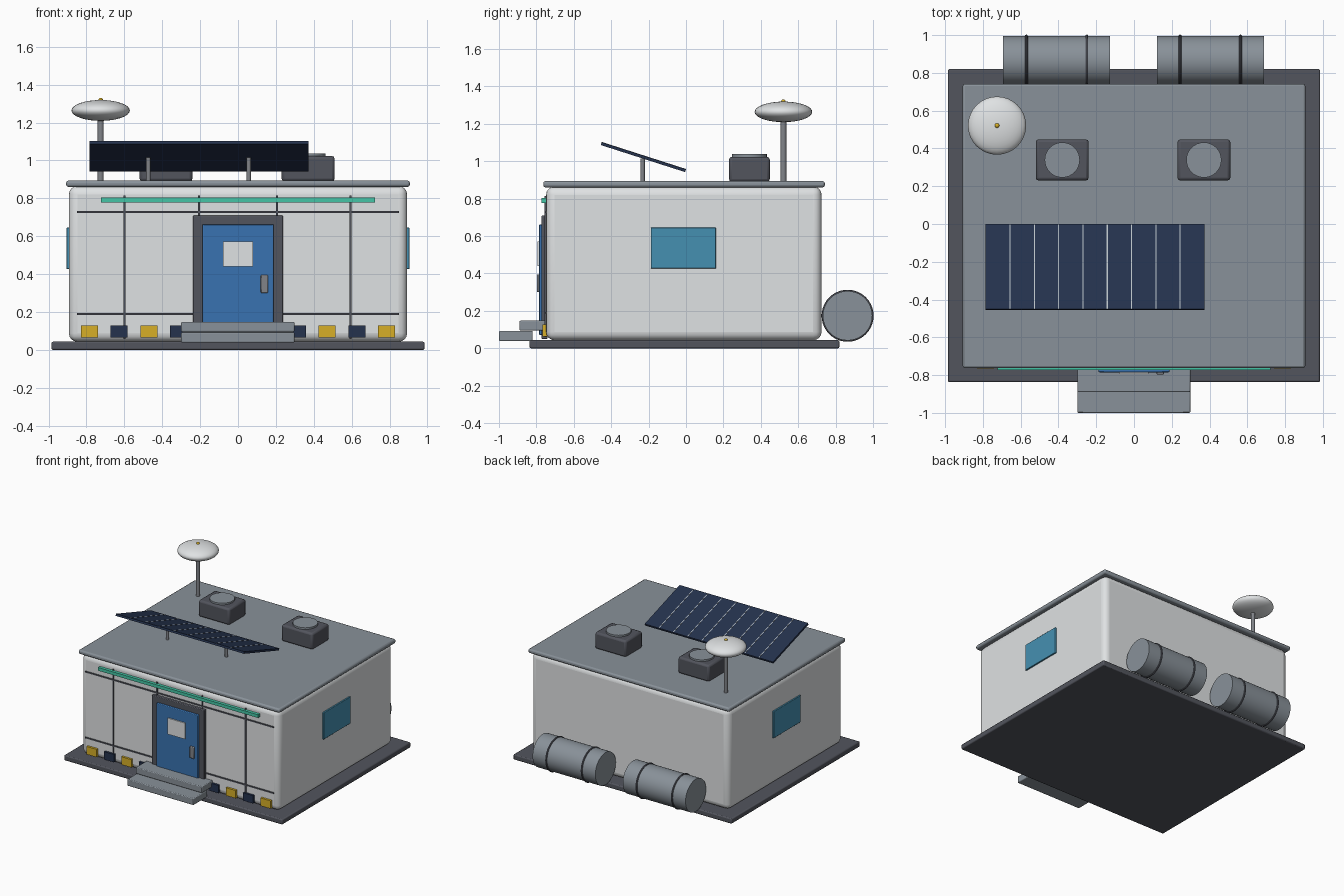
import bpy, math
from mathutils import Matrix

if "Cube" in bpy.data.objects:
    bpy.data.objects.remove(bpy.data.objects["Cube"])


def material(name, r, g, b):
    m = bpy.data.materials.new(name)
    m.diffuse_color = (r, g, b, 1)
    m.use_nodes = True
    m.node_tree.nodes["Principled BSDF"].inputs["Base Color"].default_value = m.diffuse_color
    return m


WHITE = material("white shell", 0.74, 0.76, 0.77)
GREY = material("roof grey", 0.25, 0.285, 0.32)
DARK = material("dark grey", 0.085, 0.09, 0.11)
METAL = material("pole metal", 0.22, 0.23, 0.25)
BLUE = material("door blue", 0.04, 0.17, 0.44)
GLASS = material("window glass", 0.06, 0.28, 0.44)
GREEN = material("light strip green", 0.06, 0.56, 0.38)
YELLOW = material("hazard yellow", 0.68, 0.43, 0.02)
NAVY = material("solar navy", 0.018, 0.032, 0.075)
SILVER = material("cell line silver", 0.5, 0.55, 0.58)


def finish(ob, name, mat, bevel=0, segments=2):
    ob.name = name
    ob.data.materials.append(mat)
    if bevel:
        b = ob.modifiers.new("bevel", 'BEVEL')
        b.width, b.segments = bevel, segments
    bpy.ops.object.shade_smooth_by_angle(angle=math.radians(35))
    return ob


def box(name, x, y, z, mat, bevel=0, segments=2):
    """Box from (min, max) ranges on each axis."""
    bpy.ops.mesh.primitive_cube_add(size=1)
    ob = bpy.context.object
    spans = (x, y, z)
    size = Matrix.Diagonal([b - a for a, b in spans] + [1])
    ob.data.transform(size)
    ob.location = [(a + b) / 2 for a, b in spans]
    return finish(ob, name, mat, bevel, segments)


def cylinder(name, loc, radius, depth, mat, axis='Z', sides=32, bevel=0):
    rot = (0, math.pi / 2, 0) if axis == 'X' else (0, 0, 0)
    bpy.ops.mesh.primitive_cylinder_add(vertices=sides, radius=radius, depth=depth,
                                        location=loc, rotation=rot)
    return finish(bpy.context.object, name, mat, bevel)


def ellipsoid(name, loc, rx, rz, mat):
    bpy.ops.mesh.primitive_uv_sphere_add(segments=32, ring_count=16, location=loc)
    ob = bpy.context.object
    ob.data.transform(Matrix.Diagonal((rx, rx, rz, 1)))
    return finish(ob, name, mat)


# Foundation, shell and roof
box("foundation", (-.985, .985), (-.837, .82), (0, .043), DARK, .008)
box("shell", (-.893, .893), (-.748, .725), (.043, .865), WHITE, .045, 4)
box("roof", (-.907, .907), (-.763, .742), (.86, .894), GREY, .012)

# Front seams
for x in (-.6, -.205, .205, .595):
    box("vertical_seam", (x - .005, x + .005), (-.756, -.74), (.06, .815), DARK)
for z in (.19, .727):
    box("horizontal_seam", (-.85, .85), (-.756, -.74), (z - .005, z + .005), DARK)

# Light strip over the door
box("light_strip", (-.722, .722), (-.773, -.74), (.778, .804), GREEN)

# Alternating hazard blocks along the foot of the front
for i in range(11):
    x = (i - 5) * .157
    box("hazard_block", (x - .045, x + .045), (-.766, -.74), (.064, .128),
        NAVY if i % 2 else YELLOW)

# Door
box("door_frame", (-.237, .237), (-.772, -.74), (.05, .71), DARK, .005)
box("door", (-.188, .188), (-.785, -.745), (.07, .663), BLUE, .005)
box("door_window", (-.08, .078), (-.794, -.78), (.44, .571), WHITE)
box("door_handle", (.12, .158), (-.797, -.78), (.3, .395), METAL, .005)

# Steps
box("upper_step", (-.3, .298), (-.89, -.75), (.095, .148), GREY, .006)
box("lower_step", (-.3, .298), (-1, -.82), (.038, .093), GREY, .006)

# Side windows
for s in (-1, 1):
    box("side_window", sorted((s * .88, s * .905)), (-.188, .16), (.427, .645), GLASS, .003)

# Rear tanks with bands
for s in (-1, 1):
    cx = s * .407 - .003
    cylinder("tank", (cx, .864, .174), .132, .566, GREY, 'X', 40)
    for d in (-.16, .16):
        bpy.ops.mesh.primitive_torus_add(major_radius=.131, minor_radius=.008,
                                         major_segments=40, minor_segments=8,
                                         location=(cx + d, .864, .174),
                                         rotation=(0, math.pi / 2, 0))
        finish(bpy.context.object, "tank_band", DARK)

# Roof ventilation units
for cx in (-.38, .37):
    box("vent_unit", (cx - .14, cx + .14), (.23, .448), (.89, 1.024), DARK, .015)
    cylinder("vent_fan", (cx, .339, 1.025), .093, .026, GREY)

# Dish antenna
cylinder("dish_pole", (-.725, .521, 1.07), .016, .36, METAL, sides=16)
ellipsoid("dish", (-.725, .521, 1.264), .154, .055, WHITE)
ellipsoid("dish_tip", (-.725, .521, 1.319), .012, .012, YELLOW)

# Tilted solar panel with cell lines on both faces
tilt = Matrix.Translation((-.206, -.228, 1.022)) @ Matrix.Rotation(math.radians(-17.8), 4, 'X')
panel = box("solar_panel", (-.579, .579), (-.237, .237), (-.008, .008), NAVY)
panel.matrix_world = tilt
for i in range(1, 9):
    x = -.579 + i * 1.158 / 9
    line = box("cell_line", (x - .003, x + .003), (-.235, .235), (-.001, .001), SILVER)
    line.matrix_world = tilt @ Matrix.Translation((x, 0, .0085))
for x in (-.473, .057):
    cylinder("panel_post", (x, -.232, .95), .012, .13, METAL, sides=12)
